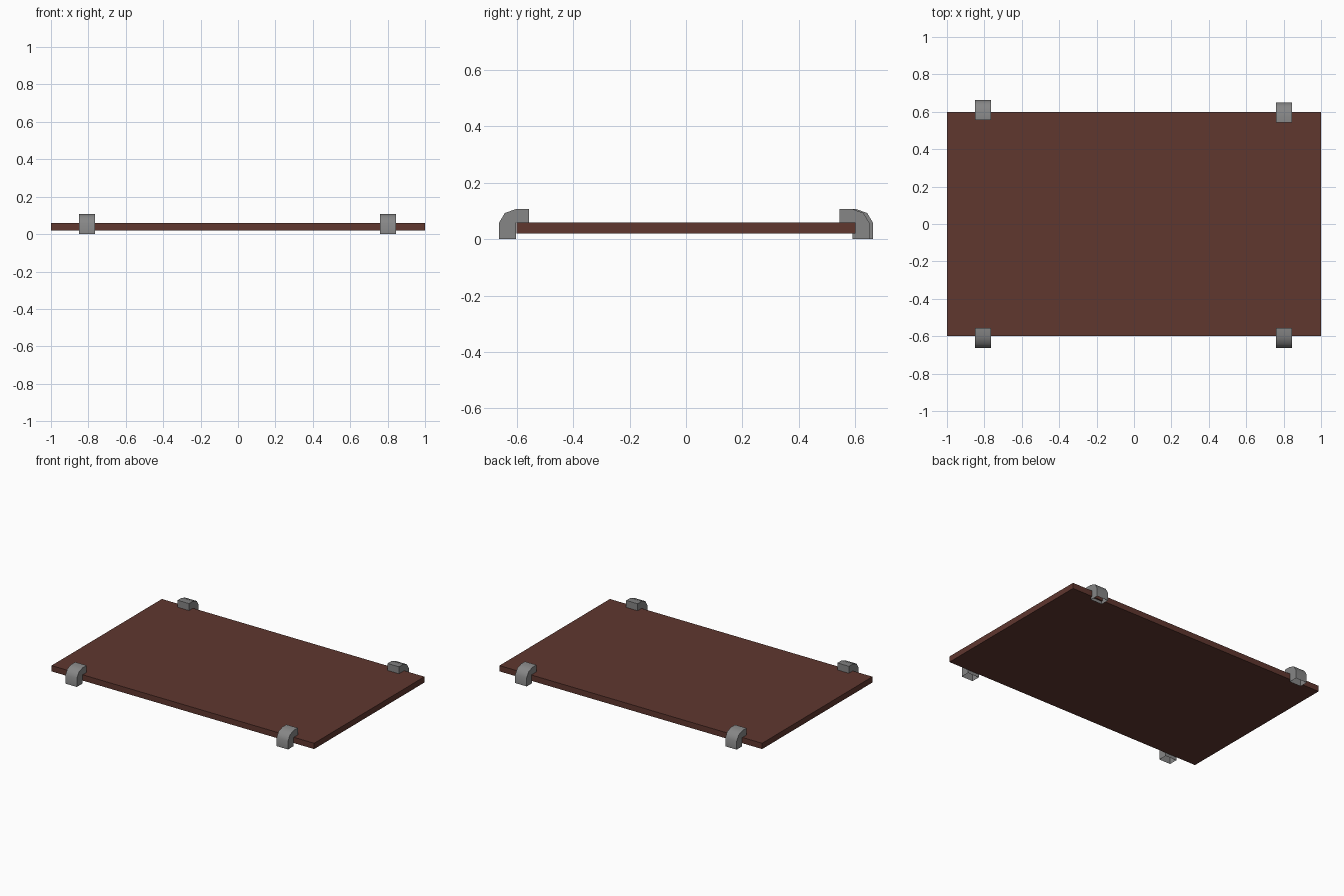
import bpy, bmesh, math

cube = bpy.data.objects.get("Cube")
if cube:
    bpy.data.objects.remove(cube, do_unlink=True)


def material(name, color):
    m = bpy.data.materials.new(name)
    m.use_nodes = True
    m.diffuse_color = color
    m.node_tree.nodes["Principled BSDF"].inputs["Base Color"].default_value = color
    return m


brown = material("dark brown wood", (0.115, 0.038, 0.028, 1))
grey = material("grey metal", (0.24, 0.24, 0.24, 1))


def add_object(name, bm, mat):
    bmesh.ops.recalc_face_normals(bm, faces=bm.faces)
    mesh = bpy.data.meshes.new(name)
    bm.to_mesh(mesh)
    bm.free()
    mesh.materials.append(mat)
    obj = bpy.data.objects.new(name, mesh)
    bpy.context.collection.objects.link(obj)
    return obj


# Flat board
bm = bmesh.new()
bmesh.ops.create_cube(bm, size=1)
bmesh.ops.scale(bm, vec=(2, 1.2, 0.04), verts=bm.verts)
bmesh.ops.translate(bm, vec=(0, 0, 0.04), verts=bm.verts)
add_object("board", bm, brown)

# Clip outline: (distance inward from the outer face, height)
CLIP = [(0, 0), (0, 0.058), (0.021, 0.093), (0.063, 0.108),
        (0.106, 0.108), (0.106, 0.06), (0.06, 0.06), (0.06, 0)]
WIDTH = 0.087


def add_clip(name, x, outer, side):
    bm = bmesh.new()
    verts = [bm.verts.new((x - WIDTH / 2, side * (outer - d), z)) for d, z in CLIP]
    face = bm.faces.new(verts)
    ext = bmesh.ops.extrude_face_region(bm, geom=[face])
    moved = [g for g in ext["geom"] if isinstance(g, bmesh.types.BMVert)]
    bmesh.ops.translate(bm, vec=(WIDTH, 0, 0), verts=moved)
    bmesh.ops.recalc_face_normals(bm, faces=bm.faces)
    # The leg is hollow and open underneath
    foot = [f for f in bm.faces if all(v.co.z < 0.001 for v in f.verts)]
    bmesh.ops.delete(bm, geom=foot, context="FACES")
    obj = add_object(name, bm, grey)
    bpy.ops.object.select_all(action="DESELECT")
    obj.select_set(True)
    bpy.context.view_layer.objects.active = obj
    bpy.ops.object.shade_smooth_by_angle(angle=math.radians(50))


# Four edge clips
add_clip("front_left_clip", 0.802, 0.663, -1)
add_clip("front_right_clip", -0.807, 0.663, -1)
add_clip("back_left_clip", 0.802, 0.65, 1)
add_clip("back_right_clip", -0.807, 0.663, 1)
